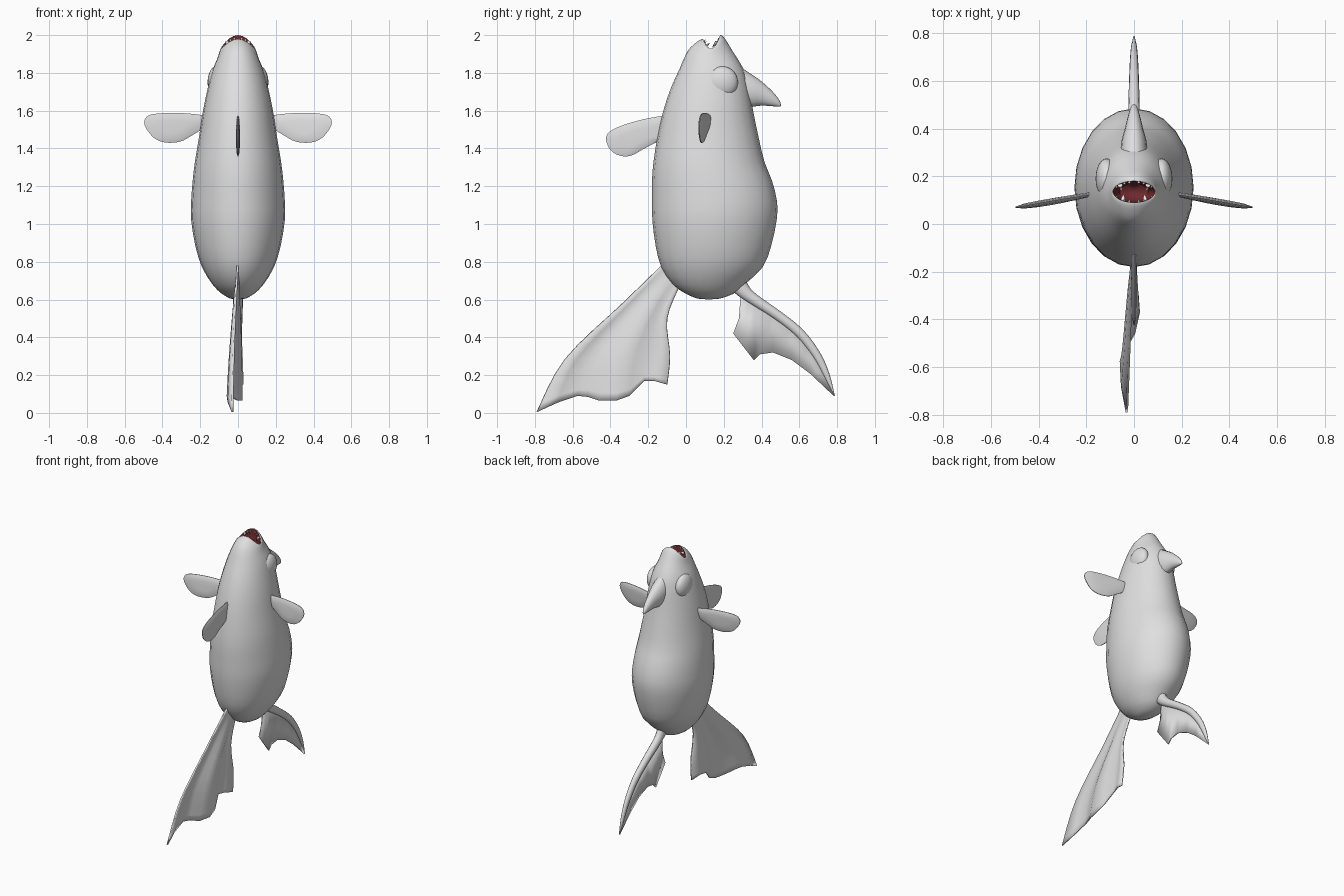
import bpy, bmesh, math
from mathutils import Vector

if "Cube" in bpy.data.objects:
    bpy.data.objects.remove(bpy.data.objects["Cube"])

SEG = 24


def material(name, rgb):
    m = bpy.data.materials.new(name)
    m.diffuse_color = (*rgb, 1)
    m.use_nodes = True
    m.node_tree.nodes["Principled BSDF"].inputs["Base Color"].default_value = m.diffuse_color
    return m


GREY = material("skin_grey", (0.74, 0.74, 0.74))
RED = material("mouth_red", (0.16, 0.022, 0.025))
WHITE = material("tooth_white", (0.9, 0.9, 0.87))


def finish(bm, name, mats, angle=45, thick=0):
    bmesh.ops.remove_doubles(bm, verts=bm.verts, dist=1e-5)
    bmesh.ops.recalc_face_normals(bm, faces=bm.faces)
    me = bpy.data.meshes.new(name)
    bm.to_mesh(me)
    bm.free()
    ob = bpy.data.objects.new(name, me)
    bpy.context.collection.objects.link(ob)
    for m in mats:
        me.materials.append(m)
    bpy.ops.object.select_all(action='DESELECT')
    ob.select_set(True)
    bpy.context.view_layer.objects.active = ob
    bpy.ops.object.shade_smooth_by_angle(angle=math.radians(angle))
    if thick:
        s = ob.modifiers.new("thickness", 'SOLIDIFY')
        s.thickness, s.offset = thick, 0
    return ob


def skin(rows, closed=True, start=None, end=None, red_from=None):
    """Bridge equal-length rows of points, with optional end poles."""
    bm = bmesh.new()
    vs = [[bm.verts.new(p) for p in r] for r in rows]
    n = len(rows[0])
    for i in range(len(vs) - 1):
        for j in range(n if closed else n - 1):
            k = (j + 1) % n
            f = bm.faces.new((vs[i][j], vs[i][k], vs[i + 1][k], vs[i + 1][j]))
            f.material_index = int(red_from is not None and i >= red_from)
    for pole, row in ((start, vs[0]), (end, vs[-1])):
        if pole is not None:
            p = bm.verts.new(pole)
            for j in range(n):
                f = bm.faces.new((row[j], row[(j + 1) % n], p))
                f.material_index = int(red_from is not None and row is vs[-1])
    return bm


def smooth_rows(pts, steps):
    """Catmull-Rom interpolation of tuples."""
    out = []
    for i in range(len(pts) - 1):
        a, b, c, d = (Vector(pts[max(0, min(len(pts) - 1, i + k))]) for k in (-1, 0, 1, 2))
        for s in range(steps):
            t = s / steps
            out.append(0.5 * (2 * b + (c - a) * t + (2 * a - 5 * b + 4 * c - d) * t * t
                              + (3 * b - a - 3 * c + d) * t ** 3))
    return out + [Vector(pts[-1])]


def body_ring(z, y0, y1, w, dip=0, tilt=0):
    ring = []
    for j in range(SEG):
        a = 2 * math.pi * j / SEG
        c, s = math.cos(a), math.sin(a)
        ring.append((w * c, (y0 + y1) / 2 + (y1 - y0) / 2 * s, z - dip * c * c + tilt * s))
    return ring


# Body with open mouth: height, front y, back y, half width, side dip, tilt
body = [(.605, .06, .18, .04, 0, 0), (.63, 0, .25, .085, 0, 0), (.68, -.07, .31, .135, 0, 0),
        (.77, -.13, .405, .19, 0, 0), (.88, -.16, .45, .225, 0, 0), (1.02, -.178, .48, .248, 0, 0),
        (1.12, -.18, .482, .248, 0, 0), (1.23, -.18, .455, .24, 0, 0), (1.33, -.172, .415, .228, 0, 0),
        (1.47, -.15, .382, .205, 0, 0), (1.6, -.12, .355, .185, 0, 0), (1.72, -.08, .335, .16, 0, 0),
        (1.82, -.035, .305, .137, .01, 0), (1.91, .005, .25, .112, .04, 0),
        (1.955, .04, .22, .1, .05, .005), (1.985, .075, .195, .093, .058, .01),
        (1.99, .09, .18, .088, .062, .01)]
rings = [body_ring(*r) for r in smooth_rows(body, 2)]
lip = len(rings) - 1
rings += [body_ring(1.965, .092, .178, .084, .055, .01), body_ring(1.87, .1, .17, .06, .01, 0)]
finish(skin(rings, start=(0, .12, .6), end=(0, .135, 1.84), red_from=lip), "body", [GREY, RED])

# Eye bulges
for side, label in ((-1, "left"), (1, "right")):
    bm = bmesh.new()
    bmesh.ops.create_uvsphere(bm, u_segments=24, v_segments=14, radius=1)
    for v in bm.verts:
        v.co = (side * .115 + v.co.x * .046, .19 + v.co.y * .085, 1.75 + v.co.z * .085)
    finish(bm, label + "_eye_bulge", [GREY])


# Teeth: cones from the lip toward the inside of the mouth
def tooth(name, base, tip, r):
    base, tip = Vector(base), Vector(tip)
    q = (tip - base).to_track_quat('Z', 'Y')
    ring = [base + q @ Vector((r * math.cos(a), r * math.sin(a), 0))
            for a in (2 * math.pi * k / 8 for k in range(8))]
    finish(skin([ring], start=base, end=tip), name, [WHITE])


for side in (-1, 1):
    tooth("upper_fang", (side * .058, .163, 1.963), (side * .052, .138, 1.935), .011)
    tooth("lower_fang", (side * .046, .1, 1.94), (side * .044, .128, 1.958), .011)
    for x in (.02, .04, .074):
        s = math.sqrt(1 - (x / .088) ** 2)
        zl = 1.99 - .062 * (x / .088) ** 2
        tooth("small_upper_tooth", (side * x, .135 + .042 * s, zl - .004),
              (side * x * .95, .135 + .03 * s, zl - .022), .006)
        tooth("small_lower_tooth", (side * x, .135 - .042 * s, zl - .022),
              (side * x * .95, .135 - .03 * s, zl - .008), .005)


# Paddle fins: lens-shaped slabs from a 2D outline
def paddle(name, outline, place, half):
    pts = [Vector(p) for p in smooth_rows(outline + [outline[0]], 3)[:-1]]
    c = sum(pts, Vector((0, 0))) / len(pts)
    rows = []
    for scale, t in ((.45, -1), (.82, -.75), (1, -.2), (1, .2), (.82, .75), (.45, 1)):
        rows.append([place(*(c + (p - c) * scale), t * half) for p in pts])
    finish(skin(rows, start=place(*c, -half), end=place(*c, half)), name, [GREY], 60)


side_outline = [(.15, 1.57), (.24, 1.583), (.34, 1.588), (.45, 1.582), (.49, 1.56), (.493, 1.52),
                (.45, 1.46), (.39, 1.432), (.31, 1.435), (.25, 1.465), (.15, 1.53)]
for side, label in ((-1, "left"), (1, "right")):
    paddle(label + "_side_fin", side_outline,
           lambda u, v, t, s=side: (s * u, .118 - (u - .2) * .17 + t + (v - 1.51) * .08, v), .011)
chest_outline = [(-.08, 1.578), (-.2, 1.56), (-.32, 1.528), (-.4, 1.492), (-.424, 1.45), (-.4, 1.392),
                 (-.35, 1.362), (-.29, 1.362), (-.22, 1.4), (-.15, 1.435), (-.08, 1.46)]
paddle("chest_fin", chest_outline, lambda u, v, t: (t, u, v), .01)


# Hooked horn on the back of the head: y, low z, high z, half width
horn = [(.29, 1.61, 1.83, .058), (.35, 1.62, 1.79, .052), (.40, 1.627, 1.755, .038),
        (.45, 1.624, 1.71, .026), (.485, 1.622, 1.67, .015), (.5, 1.621, 1.643, .007)]
rows = [[(w * math.cos(a), y, (lo + hi) / 2 + (hi - lo) / 2 * math.sin(a))
         for a in (2 * math.pi * k / 16 for k in range(16))]
        for y, lo, hi, w in smooth_rows(horn, 2)]
finish(skin(rows, start=(0, .29, 1.72), end=(0, .503, 1.63)), "head_horn", [GREY], 60)

# Large pleated tail fin: front edge, rear edge and scalloped tips (y, z)
front = [(-.10, .81), (-.33, .585), (-.64, .285)]
rear = [(-.03, .68), (-.10, .5), (-.085, .3)]
tips = [(-.79, .005), (-.68, .055), (-.575, .09), (-.52, .085), (-.46, .065),
        (-.37, .065), (-.3, .09), (-.22, .17), (-.17, .17), (-.10, .15)]
pleat = [-.03, -.05, -.055, -.035, 0, .02, .015, -.012, .005, .025]
rays = []
for k, tip in enumerate(tips):
    f = k / (len(tips) - 1)
    ray = [(pleat[k] * g, *Vector(a).lerp(Vector(b), f))
           for a, b, g in zip(front, rear, (0, .4, .8))]
    rays.append(smooth_rows(ray + [(pleat[k], *tip)], 4))
finish(skin(rays, closed=False), "large_tail_fin", [GREY], 60, .01)

# Rear fin rib: y, z, radius in plane, radius across
rib = smooth_rows([(.27, .69, .05, .03), (.305, .645, .038, .029), (.36, .6, .03, .027),
                   (.48, .52, .026, .024), (.6, .425, .025, .021), (.69, .31, .022, .017),
                   (.745, .2, .016, .012), (.785, .09, .003, .003)], 3)
rows = []
for i, (y, z, r, w) in enumerate(rib):
    d = (rib[min(i + 1, len(rib) - 1)] - rib[max(i - 1, 0)]).to_2d().normalized()
    rows.append([(w * math.cos(a), y - d.y * r * math.sin(a), z + d.x * r * math.sin(a))
                 for a in (2 * math.pi * k / 12 for k in range(12))])
finish(skin(rows, start=(0, .27, .69), end=(0, .786, .088)), "rear_fin_rib", [GREY], 60)

# Rear fin web
inner = [(.29, .63), (.31, .61), (.33, .6), (.36, .585), (.4, .565),
         (.46, .525), (.56, .445), (.66, .34), (.73, .22), (.785, .092)]
outer = [(.285, .57), (.28, .5), (.25, .42), (.3, .355), (.36, .278),
         (.39, .31), (.46, .32), (.56, .28), (.66, .205), (.784, .088)]
finish(skin([[(0, *p) for p in inner], [(0, *p) for p in outer]], closed=False),
       "rear_fin_web", [GREY], 45, .01)
